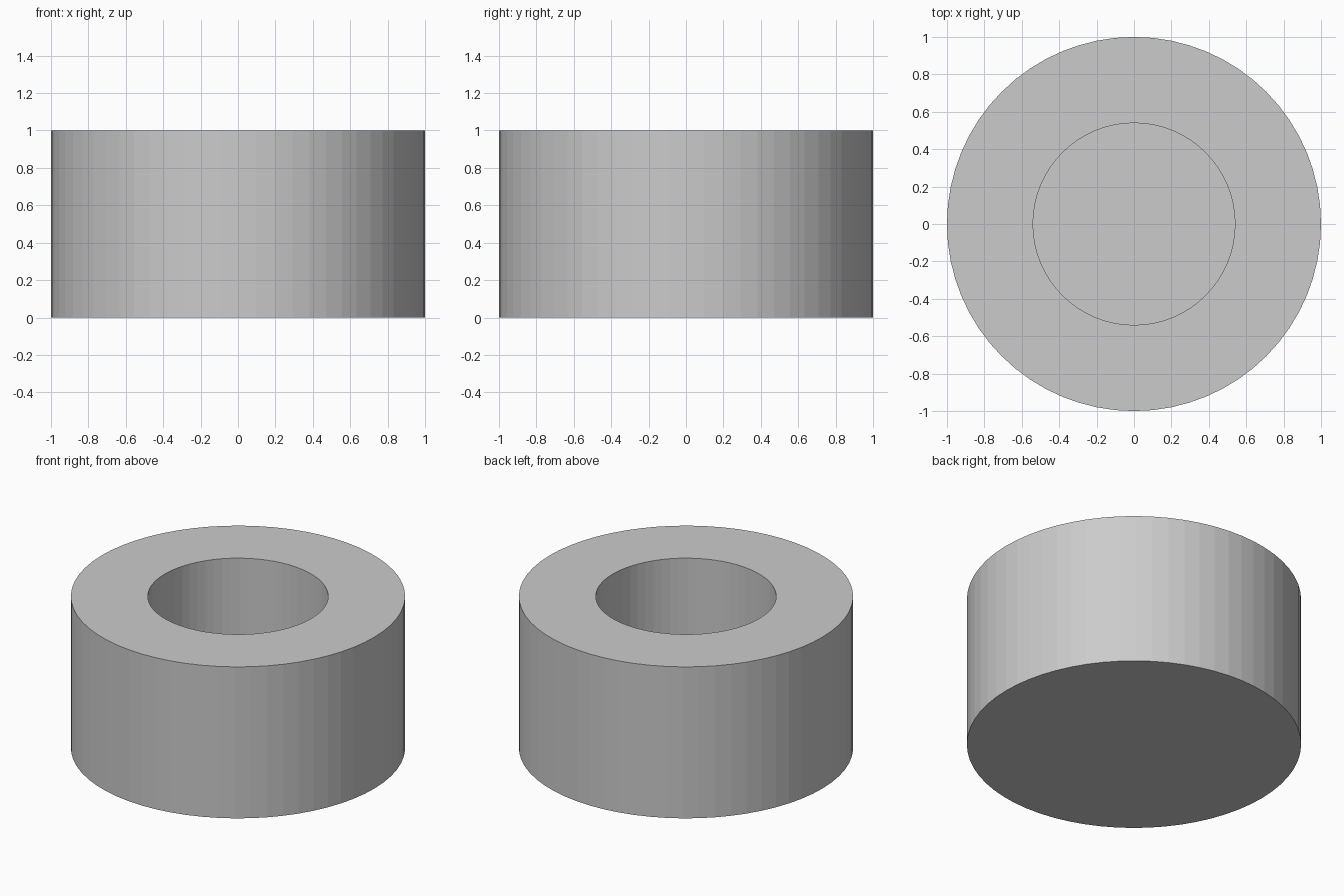
import bpy, bmesh, math

if "Cube" in bpy.data.objects:
    bpy.data.objects.remove(bpy.data.objects["Cube"])

SIDES = 64
# closed section from bottom rim up, over the rim and down into the blind hole
PROFILE = [(1.0, 0.0), (1.0, 1.0), (0.54, 1.0), (0.54, 0.22)]


def ring(bm, radius, z):
    return [bm.verts.new((radius * math.cos(2 * math.pi * i / SIDES),
                          radius * math.sin(2 * math.pi * i / SIDES), z))
            for i in range(SIDES)]


bm = bmesh.new()
rings = [ring(bm, r, z) for r, z in PROFILE]

# outer wall, top rim and hole wall
for a, b in zip(rings, rings[1:]):
    for i in range(SIDES):
        j = (i + 1) % SIDES
        bm.faces.new((a[i], a[j], b[j], b[i]))

# base and hole floor
bm.faces.new(rings[0][::-1])
bm.faces.new(rings[-1])

bmesh.ops.recalc_face_normals(bm, faces=bm.faces[:])
mesh = bpy.data.meshes.new("thick_walled_cup")
bm.to_mesh(mesh)
bm.free()
cup = bpy.data.objects.new("thick_walled_cup", mesh)
bpy.context.collection.objects.link(cup)
